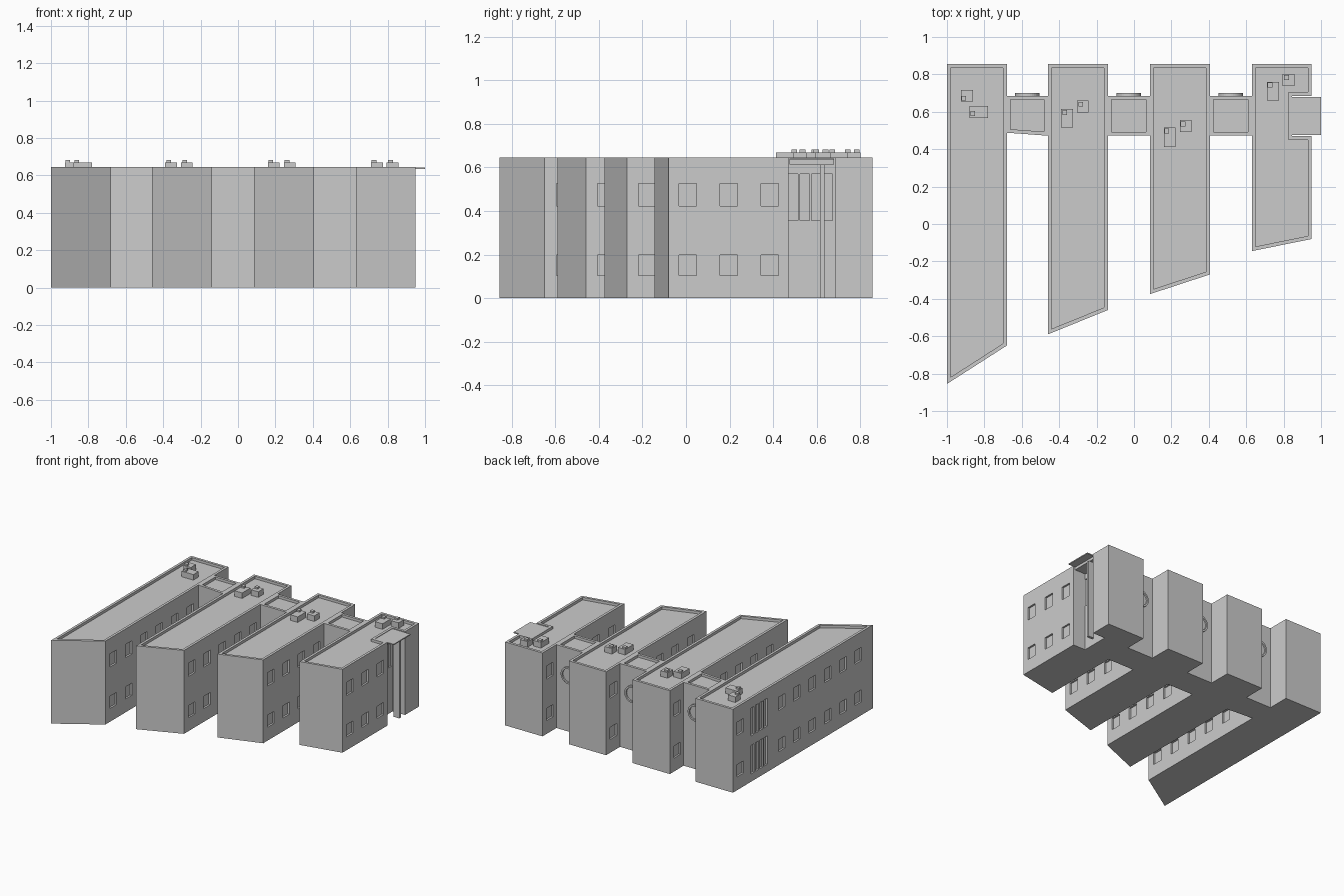
import bpy, bmesh, math
from mathutils import Vector, Matrix

if "Cube" in bpy.data.objects:
    bpy.data.objects.remove(bpy.data.objects["Cube"])

H = 0.645        # parapet height
RIM = 0.02       # parapet width and roof recess


def finish(name, bm):
    bmesh.ops.recalc_face_normals(bm, faces=bm.faces)
    me = bpy.data.meshes.new(name)
    bm.to_mesh(me)
    bm.free()
    ob = bpy.data.objects.new(name, me)
    bpy.context.collection.objects.link(ob)
    return ob


def add_box(bm, x0, x1, y0, y1, z0, z1):
    m = (Matrix.Translation(((x0 + x1) / 2, (y0 + y1) / 2, (z0 + z1) / 2))
         @ Matrix.Diagonal((x1 - x0, y1 - y0, z1 - z0, 1)))
    bmesh.ops.create_cube(bm, size=1, matrix=m)


def box(name, *dims):
    bm = bmesh.new()
    add_box(bm, *dims)
    return finish(name, bm)


def block(name, outline):
    """Extruded footprint with a sunken roof behind a parapet."""
    bm = bmesh.new()
    base = bm.faces.new([bm.verts.new((x, y, 0)) for x, y in outline])
    ext = bmesh.ops.extrude_face_region(bm, geom=[base], use_keep_orig=True)["geom"]
    bmesh.ops.translate(bm, vec=(0, 0, H), verts=[v for v in ext if isinstance(v, bmesh.types.BMVert)])
    bmesh.ops.recalc_face_normals(bm, faces=bm.faces)
    top = [f for f in bm.faces if f.normal.z > 0.9]
    bmesh.ops.inset_region(bm, faces=top, thickness=RIM, use_even_offset=True)
    ext = bmesh.ops.extrude_face_region(bm, geom=top)["geom"]
    bmesh.ops.translate(bm, vec=(0, 0, -RIM), verts=[v for v in ext if isinstance(v, bmesh.types.BMVert)])
    bmesh.ops.delete(bm, geom=[f for f in top if f.is_valid], context='FACES')
    return finish(name, bm)


def carve(ob, cuts):
    bm = bmesh.new()
    for c in cuts:
        add_box(bm, *c)
    cutter = finish("opening_cutter", bm)
    cutter.hide_render = True
    mod = ob.modifiers.new("openings", 'BOOLEAN')
    mod.operation, mod.solver, mod.object = 'DIFFERENCE', 'EXACT', cutter
    bpy.context.view_layer.objects.active = ob
    bpy.ops.object.modifier_apply(modifier=mod.name)
    bpy.data.objects.remove(cutter)


FLOORS = [(0.103, 0.197), (0.423, 0.525)]
SLITS = [0.4925, 0.545, 0.5975, 0.6525]
D = 0.014        # window reveal depth
# left x, front y at left, front y at right
WINGS = [(-1.0, -0.855, -0.65), (-0.46, -0.59, -0.46), (0.085, -0.375, -0.27), (0.63, -0.145, -0.08)]

# wings with slanted fronts and recessed windows
for i, (x0, fl, fr) in enumerate(WINGS):
    x1 = x0 + 0.32
    pts = [(x0, fl), (x1, fr)]
    if i == 3:   # entrance notch in the last wing
        pts += [(x1, 0.47), (0.845, 0.47), (0.845, 0.685), (x1, 0.685)]
    pts += [(x1, 0.855), (x0, 0.855)]
    wing = block(f"wing_{i + 1}", pts)
    right = [y for y in (0.385 - 0.188 * k for k in range(6)) if y - 0.05 > fr]
    first = 0.26 if i == 0 else 0.385
    left = [0.765] + [y for y in (first - 0.188 * k for k in range(6)) if y - 0.05 > fl]
    cuts = []
    for z0, z1 in FLOORS:
        cuts += [(x1 - D, x1 + 0.02, y - 0.04, y + 0.04, z0, z1) for y in right]
        cuts += [(x0 - 0.02, x0 + D, y - 0.04, y + 0.04, z0, z1) for y in left]
    if i == 0:   # tall slit windows on the outer wall
        for z0, z1 in ((0.06, 0.28), (0.355, 0.57)):
            cuts += [(x0 - 0.02, x0 + D, y - 0.058, y - 0.016, z0, z1) for y in SLITS]
    if i == 3:   # slit windows above the entrance
        cuts += [(0.835, 0.865, y - 0.021, y + 0.021, 0.355, 0.57) for y in SLITS]
    carve(wing, cuts)

# connecting blocks with a round window at the back
for i in range(3):
    xa, xb = WINGS[i][0] + 0.32, WINGS[i + 1][0]
    ya = 0.488 if i == 0 else 0.472
    block(f"connector_{i + 1}", [(xa, ya), (xb, 0.472), (xb, 0.685), (xa, 0.685)])
    bm = bmesh.new()
    m = Matrix.Translation(((xa + xb) / 2, 0.691, 0.44)) @ Matrix.Rotation(math.pi / 2, 4, 'X')
    bmesh.ops.create_cone(bm, cap_ends=True, segments=32, radius1=0.065, radius2=0.065, depth=0.02, matrix=m)
    bm.normal_update()
    cap = [f for f in bm.faces if f.normal.y > 0.9]
    bmesh.ops.inset_region(bm, faces=cap, thickness=0.013)
    bmesh.ops.inset_region(bm, faces=cap, thickness=0.001)
    bmesh.ops.translate(bm, vec=(0, -0.01, 0), verts=cap[0].verts[:])
    finish(f"round_window_{i + 1}", bm)

# entrance canopy, beam and fin
box("canopy", 0.84, 1.0, 0.475, 0.68, 0.633, 0.641)
box("canopy_beam", 0.845, 0.94, 0.475, 0.68, 0.612, 0.633)
box("entrance_fin", 0.90, 0.95, 0.615, 0.635, 0, 0.612)

# rooftop units, each with a small vent: x0, x1, y0, y1, vent x, vent y
UNITS = [(-0.925, -0.862, 0.655, 0.717, -0.91, 0.672), (-0.88, -0.78, 0.568, 0.632, -0.862, 0.59),
         (-0.39, -0.325, 0.515, 0.615, -0.37, 0.597), (-0.305, -0.243, 0.595, 0.66, -0.285, 0.64),
         (0.16, 0.222, 0.413, 0.515, 0.175, 0.497), (0.245, 0.308, 0.493, 0.556, 0.262, 0.535),
         (0.71, 0.775, 0.66, 0.76, 0.727, 0.743), (0.795, 0.858, 0.738, 0.802, 0.815, 0.783)]
for k, (a, b, c, d, vx, vy) in enumerate(UNITS):
    bm = bmesh.new()
    add_box(bm, a, b, c, d, H - RIM, 0.668)
    add_box(bm, vx - 0.013, vx + 0.013, vy - 0.013, vy + 0.013, 0.667, 0.681)
    finish(f"roof_unit_{k + 1}", bm)
